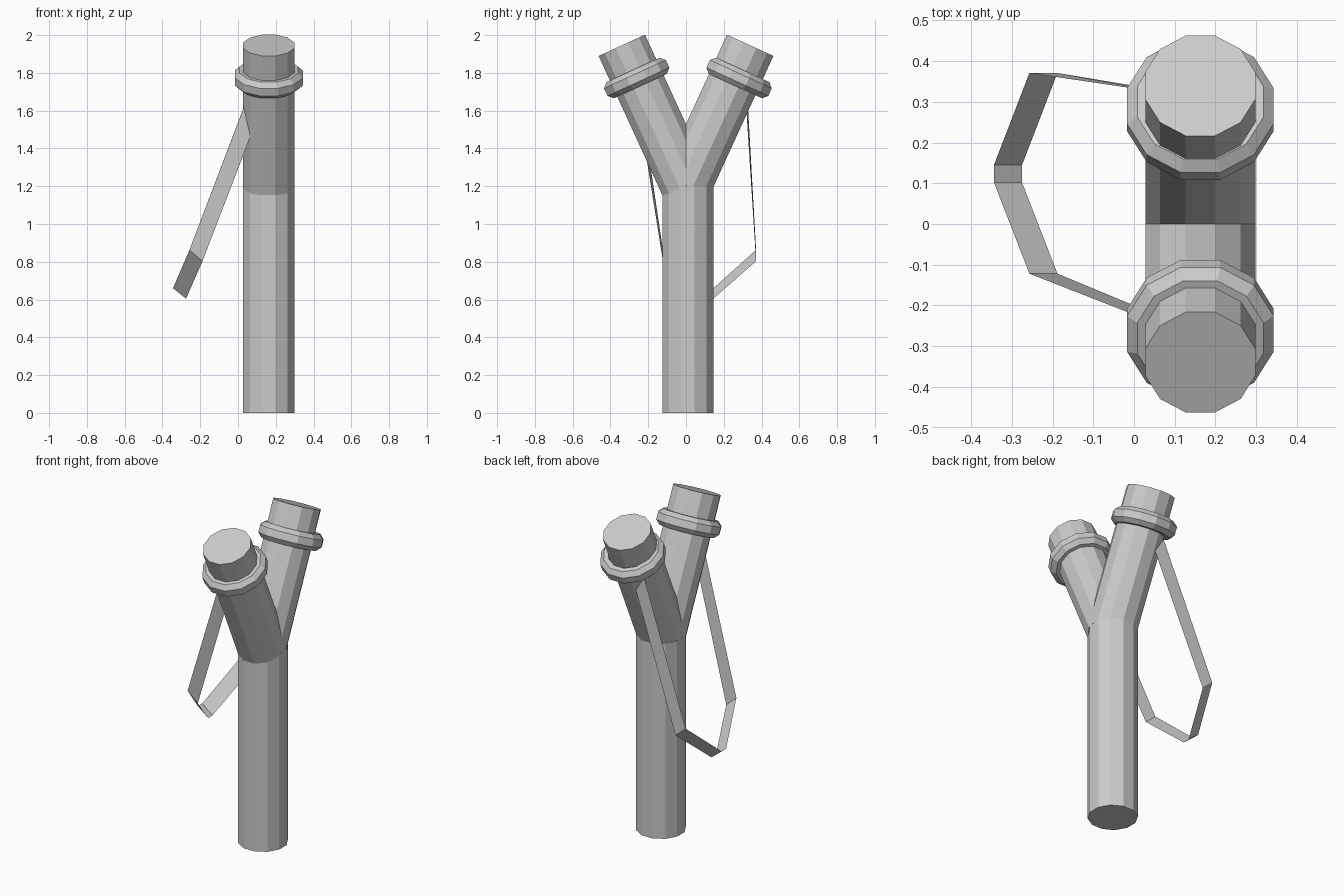
import bpy, bmesh, math
from mathutils import Matrix, Vector

if "Cube" in bpy.data.objects:
    bpy.data.objects.remove(bpy.data.objects["Cube"])

CX = 0.163                      # x of the frame's centre line
TILT = math.radians(24.6)       # lean of each prong
SIDES = 12
R = 0.14                        # corner radius of handle and prongs

grey = bpy.data.materials.new("plain_grey")
grey.diffuse_color = (0.6, 0.6, 0.6, 1)
grey.use_nodes = True
grey.node_tree.nodes["Principled BSDF"].inputs["Base Color"].default_value = grey.diffuse_color


def finish(name, bm):
    mesh = bpy.data.meshes.new(name)
    bm.to_mesh(mesh)
    bm.free()
    mesh.materials.append(grey)
    obj = bpy.data.objects.new(name, mesh)
    bpy.context.collection.objects.link(obj)
    return obj


def lathe(name, profile, location, tilt=0.0, closed=False):
    """Spin (radius, height) points into a 12-sided solid, flats facing x and y."""
    bm = bmesh.new()
    rows = []
    for r, h in profile:
        rows.append([bm.verts.new((r * math.cos(a), r * math.sin(a), h))
                     for a in (math.tau * (i + 0.5) / SIDES for i in range(SIDES))])
    pairs = list(zip(rows, rows[1:]))
    if closed:
        pairs.append((rows[-1], rows[0]))
    else:
        bm.faces.new(rows[0][::-1])
        bm.faces.new(rows[-1])
    for lo, hi in pairs:
        for i in range(SIDES):
            j = (i + 1) % SIDES
            bm.faces.new((lo[i], lo[j], hi[j], hi[i]))
    bmesh.ops.recalc_face_normals(bm, faces=bm.faces[:])
    bm.transform(Matrix.Translation(Vector(location)) @ Matrix.Rotation(tilt, 4, 'X'))
    return finish(name, bm)


# Handle
lathe("handle", [(R, 0), (R, 1.2)], (CX, 0.01, 0))

# Prongs and the bevelled collars around them
k = 1 / math.cos(math.pi / SIDES)          # flat distance to corner radius
collar = [(r * k, h) for r, h in ((0.128, -0.047), (0.155, -0.047), (0.18, -0.022),
                                  (0.18, 0.022), (0.155, 0.047), (0.128, 0.047))]
for side, s in (("front", -1), ("back", 1)):
    lathe(side + "_prong", [(R, 0), (R, 0.816)], (CX, 0, 1.204), -s * TILT)
    lathe(side + "_collar", collar, (CX, 0.01 + s * 0.271, 1.773), -s * TILT, closed=True)

# Hanging flat band: (upper edge x, z), (lower edge x, z), y
stations = [
    ((0.100, 1.80), (0.130, 1.63), 0.318),
    ((-0.257, 0.863), (-0.188, 0.803), 0.371),
    ((-0.344, 0.660), (-0.275, 0.605), 0.145),
    ((-0.344, 0.660), (-0.275, 0.605), 0.102),
    ((-0.257, 0.863), (-0.188, 0.803), -0.122),
    ((0.070, 1.72), (0.120, 1.605), -0.250),
]
bm = bmesh.new()
edges = [(bm.verts.new((u[0], y, u[1])), bm.verts.new((l[0], y, l[1])))
         for u, l, y in stations]
for (a, b), (c, d) in zip(edges, edges[1:]):
    bm.faces.new((a, b, d, c))
finish("elastic_band", bm)
